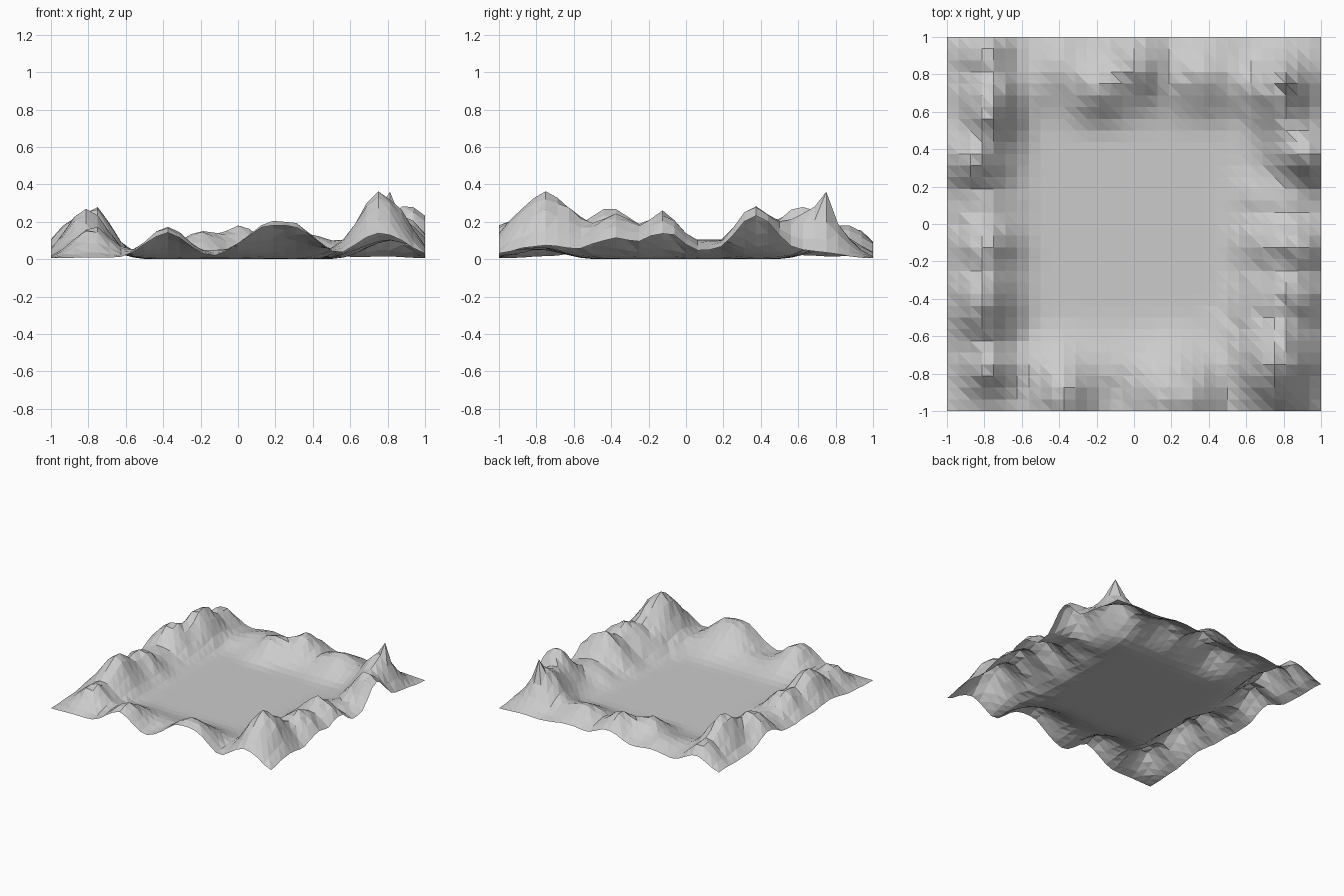
import bpy, bmesh, random
from math import exp

random.seed(4)

# Mountain humps around the basin: x, y, height, spread in x, spread in y
HUMPS = [
    # front ridge
    (-0.38, -0.91, 0.17, 0.11, 0.15), (0.20, -0.93, 0.205, 0.15, 0.16),
    (0.34, -0.94, 0.13, 0.10, 0.13), (0.77, -0.75, 0.35, 0.13, 0.185),
    # right ridge and its foothills
    (0.82, -0.38, 0.23, 0.15, 0.14), (0.83, -0.12, 0.25, 0.16, 0.11),
    (0.62, -0.48, 0.08, 0.12, 0.14), (0.80, 0.14, 0.10, 0.16, 0.11),
    (0.92, 0.37, 0.285, 0.13, 0.11), (0.82, 0.55, 0.20, 0.11, 0.11),
    (0.78, 0.71, 0.28, 0.11, 0.12), (0.8125, 0.75, 0.31, 0.035, 0.035),
    # back ridge
    (0.36, 0.80, 0.13, 0.14, 0.13), (0.58, 0.76, 0.09, 0.10, 0.11),
    (0.01, 0.85, 0.18, 0.11, 0.13), (-0.19, 0.74, 0.15, 0.11, 0.12),
    (-0.38, 0.85, 0.08, 0.12, 0.12),
    # left ridge
    (-0.79, 0.90, 0.17, 0.10, 0.09), (-0.77, 0.62, 0.28, 0.10, 0.16),
    (-0.85, 0.35, 0.23, 0.12, 0.12), (-0.82, 0.10, 0.10, 0.12, 0.10),
    (-0.80, -0.12, 0.21, 0.11, 0.11), (-0.81, -0.42, 0.265, 0.11, 0.17),
    (-0.78, -0.76, 0.17, 0.10, 0.10),
]


def bell(d, spread):
    return exp(-0.5 * (d / spread) ** 2)


def height(x, y):
    # soft maximum of the humps and a low ring that links them
    d = max(abs(x), abs(y))
    total = (0.05 * bell(d - 0.77, 0.11)) ** 2.6
    for hx, hy, h, sx, sy in HUMPS:
        total += (h * bell(x - hx, sx) * bell(y - hy, sy)) ** 2.6
    # fade to the flat valley floor
    t = min(max((d - 0.38) / 0.24, 0), 1)
    return total ** (1 / 2.6) * t * t * (3 - 2 * t) * random.uniform(0.95, 1.05)


# Terrain sheet: 32 x 32 facets, left open underneath
bm = bmesh.new()
bmesh.ops.create_grid(bm, x_segments=32, y_segments=32, size=1)
for v in bm.verts:
    v.co.z = height(v.co.x, v.co.y)
bmesh.ops.triangulate(bm, faces=bm.faces[:], quad_method='ALTERNATE')
mesh = bpy.data.meshes.new("mountain_terrain")
bm.to_mesh(mesh)
bm.free()
bpy.context.collection.objects.link(bpy.data.objects.new("mountain_terrain", mesh))
